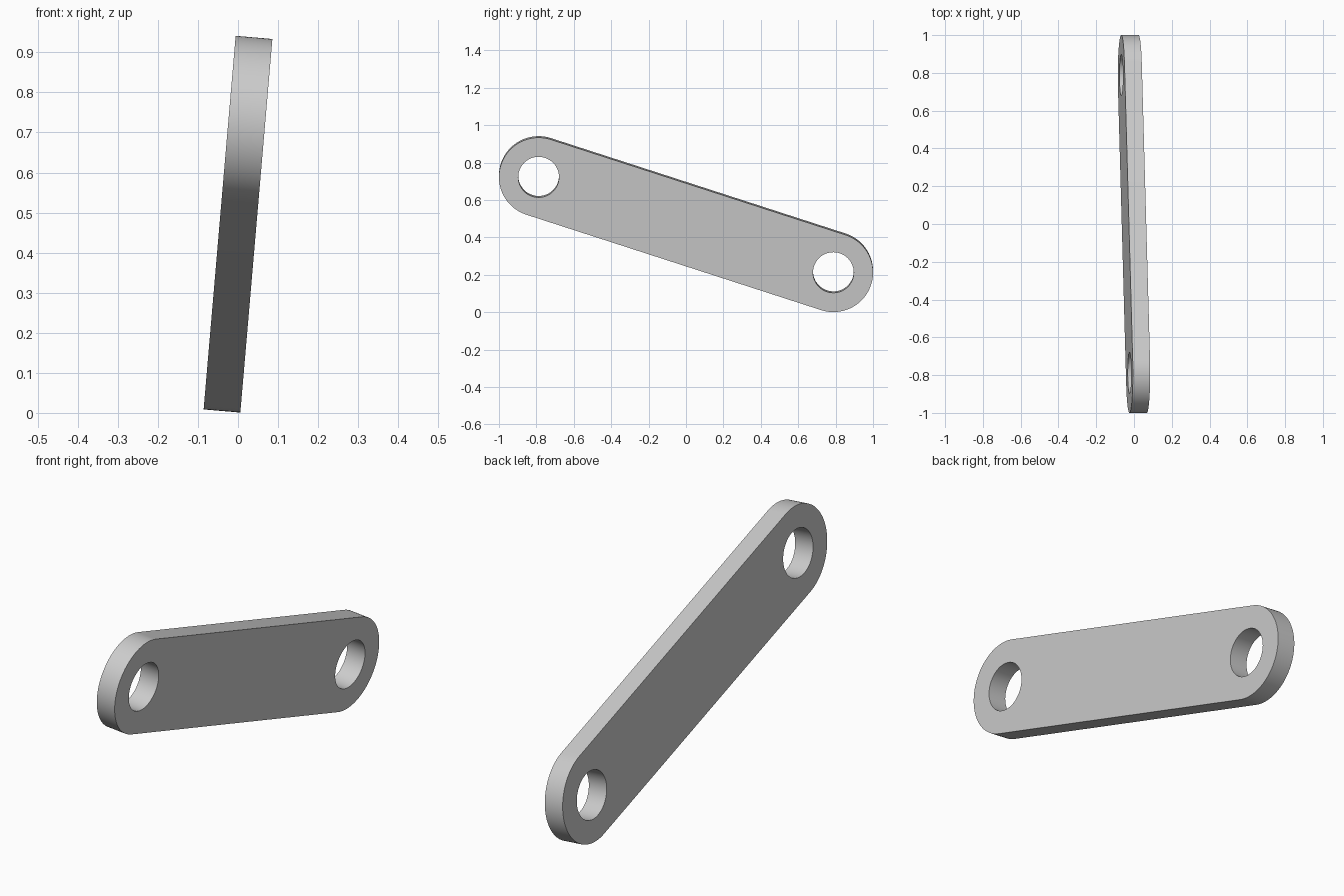
import bpy, bmesh, math
from mathutils import Vector

cube = bpy.data.objects.get("Cube")
if cube:
    bpy.data.objects.remove(cube, do_unlink=True)

RADIUS, HOLE, THICK = 0.212, 0.109, 0.092
END = Vector((0, 0.788, -0.256))        # pivot centre, the other is mirrored
TILT = math.atan(0.0858)
STEPS = 48

grey = bpy.data.materials.new("light_grey")
grey.use_nodes = True
grey.diffuse_color = (0.6, 0.6, 0.6, 1)
grey.node_tree.nodes["Principled BSDF"].inputs["Base Color"].default_value = (0.6, 0.6, 0.6, 1)


def arc(centre, radius, start, sweep, count):
    """Points on an arc in the YZ plane."""
    return [centre + radius * Vector((0, math.cos(start + sweep * i / STEPS),
                                      math.sin(start + sweep * i / STEPS)))
            for i in range(count)]


def add_loop(bm, points):
    verts = [bm.verts.new(p) for p in points]
    return [bm.edges.new((v, verts[(i + 1) % len(verts)])) for i, v in enumerate(verts)]


bm = bmesh.new()
axis = math.atan2(END.z, END.y)

# Rounded bar outline: a half circle around each pivot
outline = []
for centre, turn in ((END, 0), (-END, math.pi)):
    outline += arc(centre, RADIUS, axis + turn - math.pi / 2, math.pi, STEPS + 1)
edges = add_loop(bm, outline)

# Pivot holes
for centre in (END, -END):
    edges += add_loop(bm, arc(centre, HOLE, 0, 2 * math.pi, STEPS))

# Fill the profile and give it thickness
bmesh.ops.triangle_fill(bm, edges=edges, use_beauty=True, normal=(1, 0, 0))
bmesh.ops.translate(bm, verts=bm.verts[:], vec=(-THICK / 2, 0, 0))
result = bmesh.ops.extrude_face_region(bm, geom=bm.faces[:], use_keep_orig=True)
moved = [g for g in result["geom"] if isinstance(g, bmesh.types.BMVert)]
bmesh.ops.translate(bm, verts=moved, vec=(THICK, 0, 0))
bmesh.ops.recalc_face_normals(bm, faces=bm.faces[:])

mesh = bpy.data.meshes.new("link_bar")
bm.to_mesh(mesh)
bm.free()
mesh.materials.append(grey)

# Leaning link bar
bar = bpy.data.objects.new("link_bar", mesh)
bpy.context.collection.objects.link(bar)
bar.rotation_euler.y = TILT
bar.location.z = 0.471
bpy.ops.object.select_all(action="DESELECT")
bar.select_set(True)
bpy.context.view_layer.objects.active = bar
bpy.ops.object.shade_smooth_by_angle(angle=math.radians(30))
